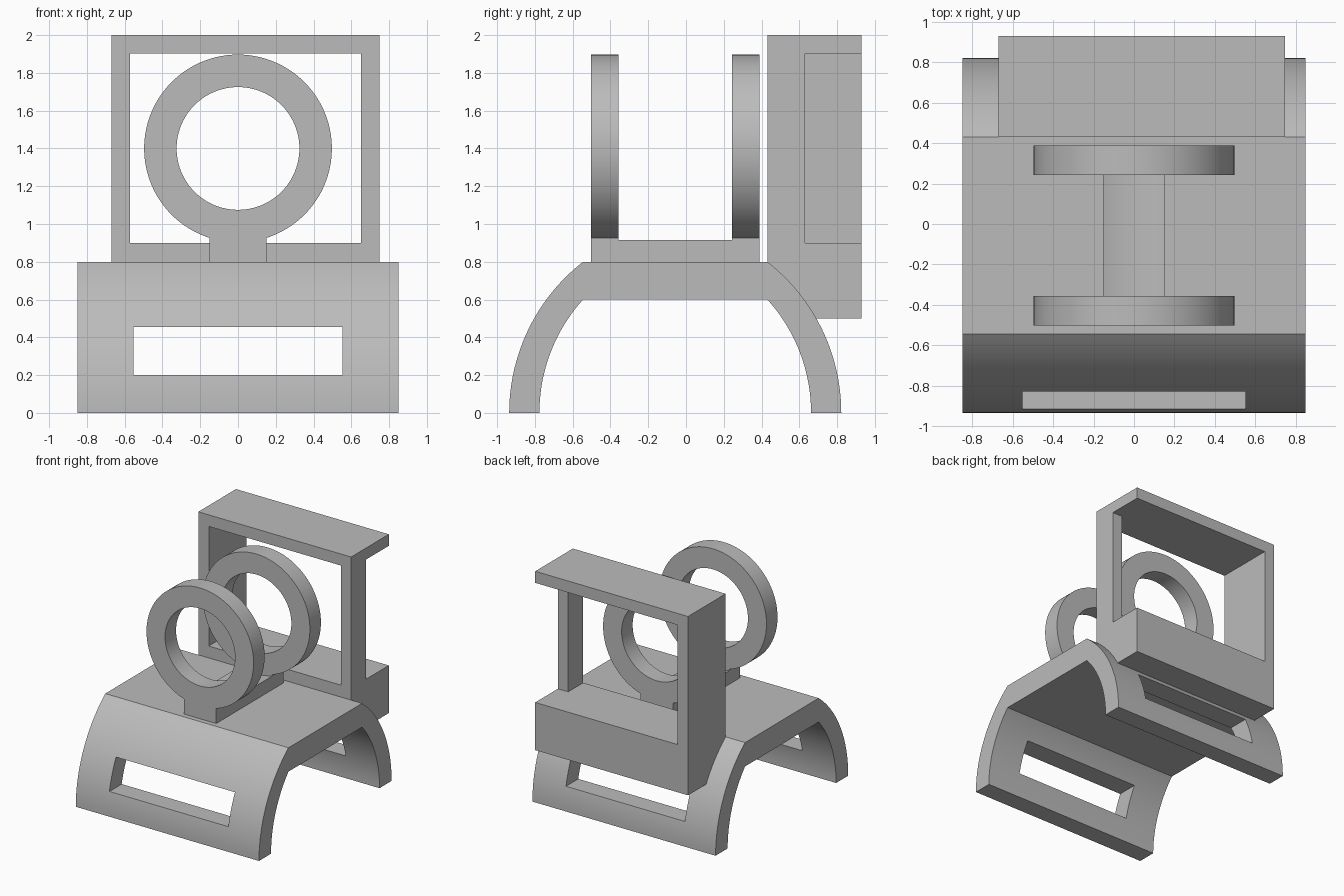
import bpy, bmesh
from math import sin, cos, asin, pi, sqrt
from mathutils import Vector

default = bpy.data.objects.get("Cube")
if default:
    bpy.data.objects.remove(default, do_unlink=True)

grey = bpy.data.materials.new("plain grey")
grey.use_nodes = True
COLOUR = (0.5, 0.5, 0.5, 1)
grey.diffuse_color = COLOUR
grey.node_tree.nodes["Principled BSDF"].inputs["Base Color"].default_value = COLOUR


def prism(name, outline, axis, start, end):
    """Extrude a 2D outline: (y, z) points along x, or (x, z) points along y."""
    bm = bmesh.new()
    place = (lambda u, v: (start, u, v)) if axis == "x" else (lambda u, v: (u, start, v))
    face = bm.faces.new([bm.verts.new(place(u, v)) for u, v in outline])
    extruded = bmesh.ops.extrude_face_region(bm, geom=[face])["geom"]
    step = Vector((end - start, 0, 0) if axis == "x" else (0, end - start, 0))
    bmesh.ops.translate(bm, vec=step, verts=[g for g in extruded if isinstance(g, bmesh.types.BMVert)])
    bmesh.ops.recalc_face_normals(bm, faces=bm.faces)
    mesh = bpy.data.meshes.new(name)
    bm.to_mesh(mesh)
    bm.free()
    mesh.materials.append(grey)
    obj = bpy.data.objects.new(name, mesh)
    bpy.context.collection.objects.link(obj)
    return obj


def rect(u0, u1, v0, v1):
    return [(u0, v0), (u1, v0), (u1, v1), (u0, v1)]


def arc(cx, cz, r, a0, a1, n):
    return [(cx + r * cos(a0 + (a1 - a0) * i / n), cz + r * sin(a0 + (a1 - a0) * i / n))
            for i in range(n + 1)]


def activate(obj):
    bpy.ops.object.select_all(action="DESELECT")
    obj.select_set(True)
    bpy.context.view_layer.objects.active = obj


def cut(obj, cutter):
    cutter.hide_render = True
    mod = obj.modifiers.new("cut", "BOOLEAN")
    mod.operation, mod.solver, mod.object = "DIFFERENCE", "EXACT", cutter
    activate(obj)
    bpy.ops.object.modifier_apply(modifier=mod.name)
    bpy.data.objects.remove(cutter, do_unlink=True)


def finish(obj):
    activate(obj)
    bpy.ops.object.shade_smooth_by_angle(angle=pi / 6)


def leg_curve(foot, shoulder, height, low=0.0):
    """Arc from the vertical foot up to the shoulder, beginning at height low."""
    run = foot - shoulder
    r = (run * run + height * height) / (2 * run)
    return arc(foot - r, 0, r, asin(low / r), asin(height / r), 24)


# Arched saddle base with a slot through both legs
MID, SHOULDER, TOP = -0.057, 0.431, 0.8
mirror = lambda pts: [(2 * MID - y, z) for y, z in reversed(pts)]
outer = leg_curve(0.822, SHOULDER, TOP)
inner = leg_curve(0.662, SHOULDER, 0.6)
base = prism("saddle_base", outer + mirror(outer) + mirror(inner)[::-1] + inner[::-1], "x", -0.85, 0.85)
cut(base, prism("slot_cutter", rect(-0.552, 0.552, 0.2, 0.455), "y", -1.2, 1.2))
finish(base)

# Open rear frame, its underside seated in the rear leg
seat = [(y - 0.03, z) for y, z in leg_curve(0.822, SHOULDER, TOP, 0.5)[:-1]]
frame = prism("rear_frame", [(0.93, 0.5), (0.93, 2), (SHOULDER, 2), (SHOULDER, 0.78)]
              + [p for p in seat[::-1] if p[0] > SHOULDER + 0.01], "x", -0.67, 0.748)
cut(frame, prism("opening_cutter", rect(-0.573, 0.652, 0.9, 1.903), "y", 0.2, 1.2))
cut(frame, prism("notch_cutter", rect(0.6, 0.9, 0.9, 1.903), "y", 0.63, 1.2))
finish(frame)

# Pair of upright rings on short necks
RING_Z, RADIUS, HOLE, NECK = 1.4, 0.497, 0.325, 0.15
gap = asin(NECK / RADIUS)
keyhole = arc(0, RING_Z, RADIUS, -pi / 2 + gap, 1.5 * pi - gap, 96) + [(-NECK, TOP), (NECK, TOP)]
for name, y0, y1 in (("front_ring", -0.503, -0.357), ("rear_ring", 0.243, 0.389)):
    ring = prism(name, keyhole, "y", y0, y1)
    cut(ring, prism("hole_cutter", arc(0, RING_Z, HOLE, 0, 2 * pi, 96)[:-1], "y", y0 - 0.1, y1 + 0.1))
    finish(ring)

# Hollow-topped bar joining the necks
CRADLE = 0.508
half = asin(NECK / CRADLE)
bar = prism("joining_bar", [(NECK, TOP), (-NECK, TOP)]
            + arc(0, RING_Z, CRADLE, -pi / 2 - half, -pi / 2 + half, 16), "y", -0.357, 0.243)
finish(bar)
